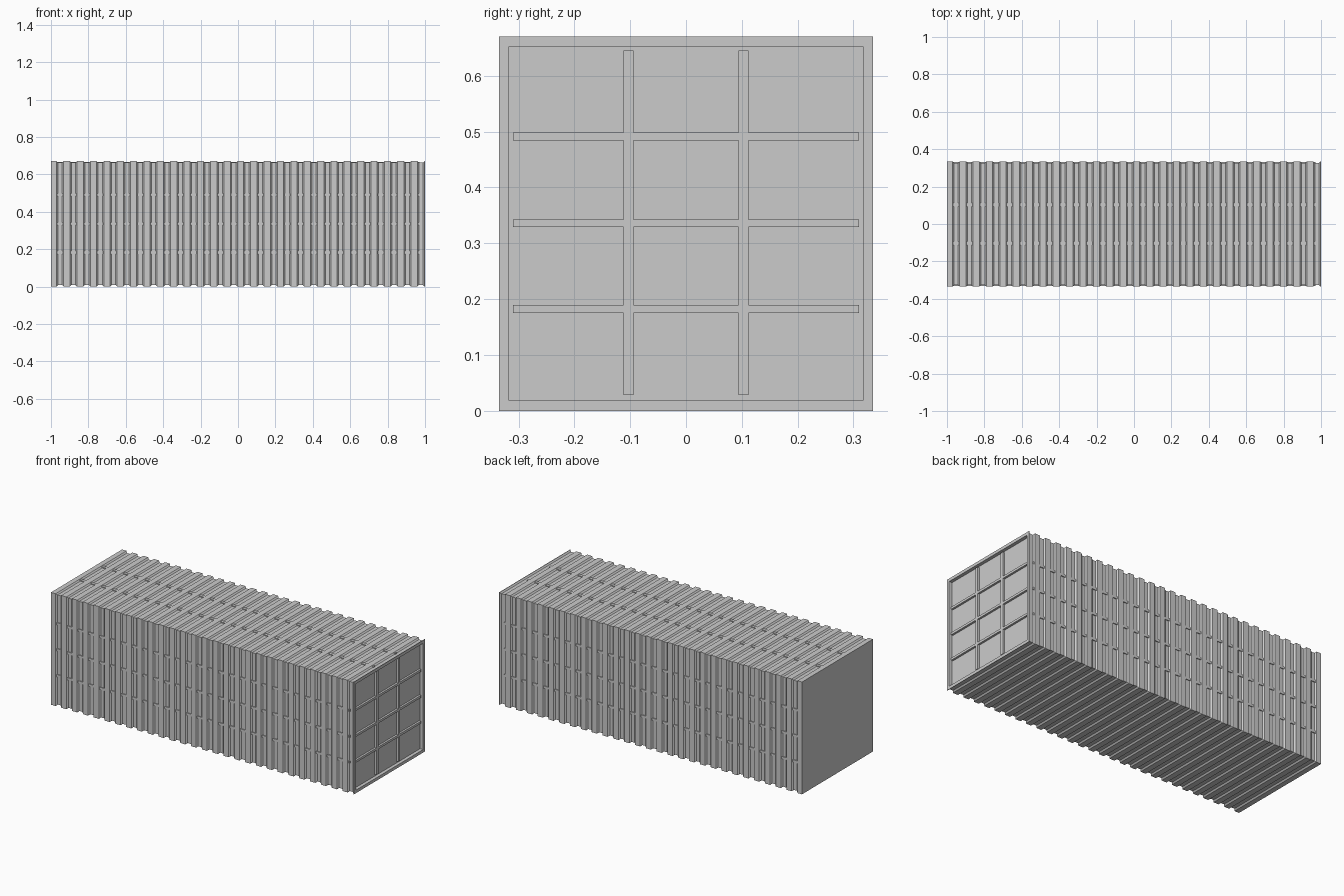
import bpy, bmesh

if "Cube" in bpy.data.objects:
    bpy.data.objects.remove(bpy.data.objects["Cube"])

L, H, Z = 1.0, 0.335, 0.67
PITCH, DEPTH = 2 / 28, 0.008
WALL = 0.018


def box(name, x0, x1, y0, y1, z0, z1):
    bpy.ops.mesh.primitive_cube_add(size=1, location=((x0 + x1) / 2, (y0 + y1) / 2, (z0 + z1) / 2))
    o = bpy.context.object
    o.name = name
    o.scale = (x1 - x0, y1 - y0, z1 - z0)
    return o


# Ribbed shell: square rings lofted along a trapezoid profile, closed at the left end
prof = [(-L, 0)]
for i in range(28):
    x = -L + i * PITCH
    prof += [(x + 0.030, 0), (x + 0.038, DEPTH), (x + 0.060, DEPTH), (x + 0.068, 0)]
prof += [(L, 0), (L, WALL), (L - 0.02, WALL)]
bm = bmesh.new()
rings = []
for x, d in prof:
    h = H - d
    rings.append([bm.verts.new((x, y, z + Z / 2)) for y, z in ((-h, -h), (h, -h), (h, h), (-h, h))])
for a, b in zip(rings, rings[1:]):
    for k in range(4):
        bm.faces.new((a[k], a[(k + 1) % 4], b[(k + 1) % 4], b[k]))
bm.faces.new(rings[0])
bm.faces.new(rings[-1])
bmesh.ops.recalc_face_normals(bm, faces=bm.faces)
me = bpy.data.meshes.new("ribbed_shell")
bm.to_mesh(me)
bm.free()
bpy.context.collection.objects.link(bpy.data.objects.new("ribbed_shell", me))

# Long rails seen inside the grooves, and the bars across the end panel
for z in (0.182, 0.336, 0.491):
    for s in (-1, 1):
        y = sorted((s * (H - 0.003), s * (H - 0.02)))
        box("side_rail", -L + 0.01, L - 0.03, *y, z - 0.007, z + 0.007)
    box("end_cross_bar", L - 0.03, L - 0.008, -0.31, 0.31, z - 0.007, z + 0.007)
for y in (-0.103, 0.103):
    box("roof_rail", -L + 0.01, L - 0.03, y - 0.009, y + 0.009, Z - 0.02, Z - 0.003)
    box("end_upright_bar", L - 0.03, L - 0.008, y - 0.009, y + 0.009, 0.028, 0.645)
